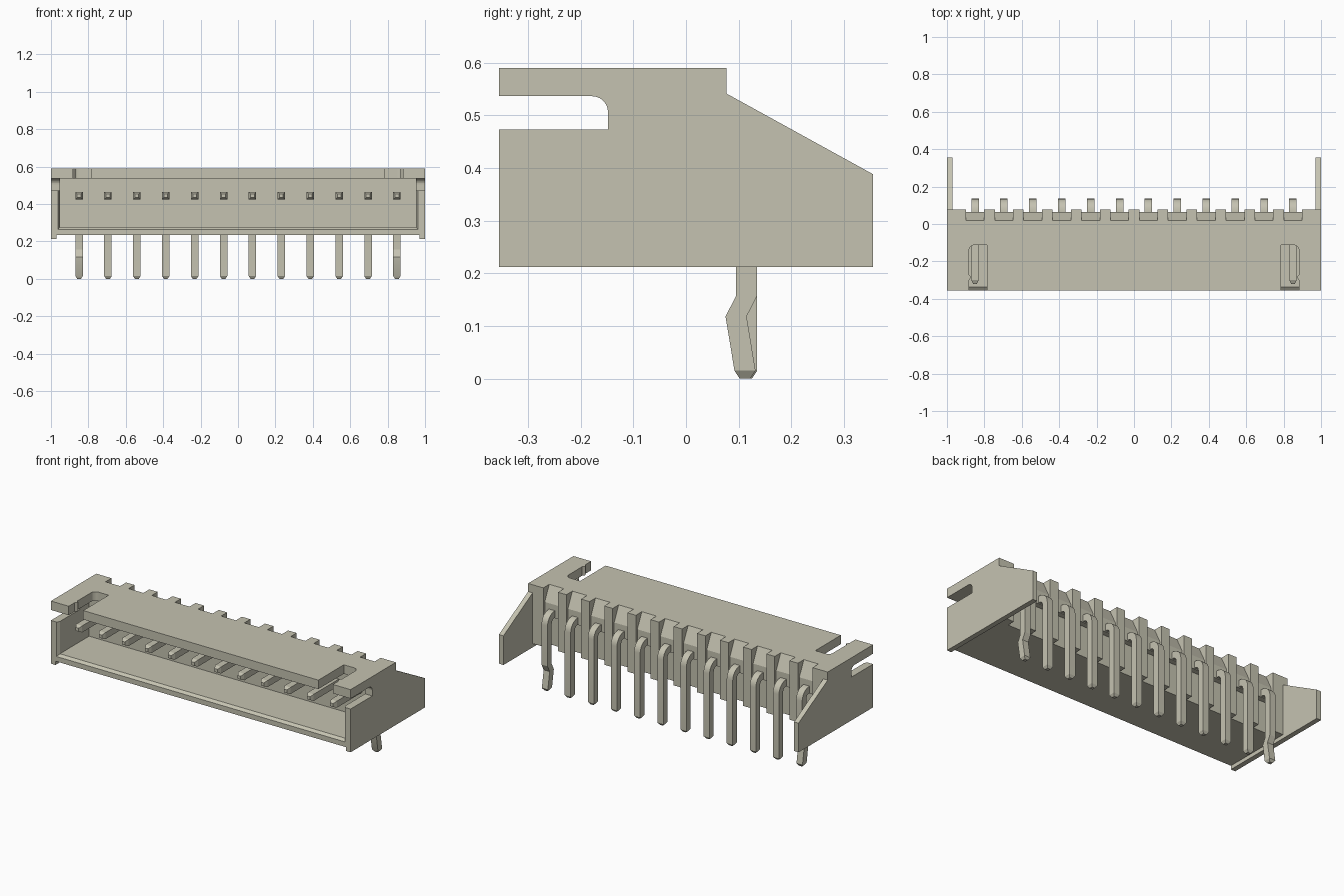
import bpy, bmesh, math

if "Cube" in bpy.data.objects:
    bpy.data.objects.remove(bpy.data.objects["Cube"], do_unlink=True)

ivory = bpy.data.materials.new("warm_ivory_grey")
COLOUR = (0.56, 0.545, 0.44, 1)
ivory.diffuse_color = COLOUR
ivory.use_nodes = True
ivory.node_tree.nodes["Principled BSDF"].inputs["Base Color"].default_value = COLOUR


def loft(name, rings):
    """Solid through a series of matching closed rings of 3D points."""
    bm = bmesh.new()
    loops = [[bm.verts.new(p) for p in ring] for ring in rings]
    n = len(loops[0])
    for a, b in zip(loops, loops[1:]):
        for i in range(n):
            j = (i + 1) % n
            bm.faces.new((a[i], a[j], b[j], b[i]))
    bm.faces.new(loops[0])
    bm.faces.new(loops[-1][::-1])
    bmesh.ops.recalc_face_normals(bm, faces=bm.faces)
    mesh = bpy.data.meshes.new(name)
    bm.to_mesh(mesh)
    bm.free()
    mesh.materials.append(ivory)
    obj = bpy.data.objects.new(name, mesh)
    bpy.context.collection.objects.link(obj)
    return obj


def extrude_x(name, profile, x0, x1):
    return loft(name, [[(x, y, z) for y, z in profile] for x in (x0, x1)])


def extrude_z(name, profile, z0, z1):
    return loft(name, [[(x, y, z) for x, y in profile] for z in (z0, z1)])


def rect_xz(y, hx, z0, z1):
    return [(-hx, y, z0), (hx, y, z0), (hx, y, z1), (-hx, y, z1)]


def cut(target, cutter):
    mod = target.modifiers.new("cut", 'BOOLEAN')
    mod.operation = 'DIFFERENCE'
    mod.solver = 'EXACT'
    mod.object = cutter
    bpy.context.view_layer.objects.active = target
    bpy.ops.object.modifier_apply(modifier=mod.name)
    bpy.data.objects.remove(cutter, do_unlink=True)


def arc(cx, cy, r, a0, a1, n=6):
    angles = [math.radians(a0 + (a1 - a0) * i / n) for i in range(n + 1)]
    return [(cx + r * math.cos(a), cy + r * math.sin(a)) for a in angles]


FRONT, REAR, TOP, BASE = -0.355, 0.077, 0.59, 0.235
PITCH, COUNT = 0.1545, 12
PIN_X = [(i - (COUNT - 1) / 2) * PITCH for i in range(COUNT)]

# Housing block with a chamfered front opening
housing = extrude_x("housing", [(FRONT, BASE), (REAR, BASE), (REAR, TOP), (FRONT, TOP)],
                    -0.97, 0.97)
cut(housing, loft("cavity_cutter", [
    rect_xz(-0.375, 0.962, 0.265, 0.536), rect_xz(FRONT, 0.962, 0.265, 0.536),
    rect_xz(-0.338, 0.952, 0.278, 0.536), rect_xz(-0.06, 0.952, 0.278, 0.536)]))

# Slot through both ends, with one rounded corner
SLOT_END = [(-0.148, 0.473)] + arc(-0.178, 0.506, 0.03, 0, 90)
cut(housing, extrude_x("end_slot_cutter",
                       [(-0.4, 0.473)] + SLOT_END + [(-0.4, 0.536)], -1.1, 1.1))

# Two latch slots in the top wall, with a small bump on the outer edge
latch = ([(0.785, -0.4), (0.882, -0.4), (0.882, -0.30), (0.87, -0.285), (0.882, -0.27)]
         + arc(0.852, -0.142, 0.03, 0, 90) + [(0.785, -0.112)])
for side in (-1, 1):
    cut(housing, extrude_z("latch_cutter", [(side * x, y) for x, y in latch], 0.5, 0.65))

# Rear valleys around the pins leave ribs between them
valley = [(0.02, 0.65), (0.02, TOP), (0.063, 0.50), (0.063, 0.42), (0.03, 0.42),
          (0.03, 0.2), (0.12, 0.2), (0.12, 0.65)]
for x in PIN_X:
    cut(housing, extrude_x("valley_cutter", valley, x - 0.049, x + 0.049))

# End plates that reach behind and below the housing
plate = ([(FRONT, 0.212), (0.355, 0.212), (0.355, 0.388), (REAR, 0.541), (REAR, TOP),
          (FRONT, TOP), (FRONT, 0.536)] + SLOT_END[::-1] + [(FRONT, 0.473)])
for side, label in ((-1, "right"), (1, "left")):
    extrude_x(label + "_end_plate", plate, side * 0.97, side * 1.0)

# Bent square pins: each section is (outer point, inner point, half width)
bend = list(zip(arc(0.07, 0.40, 0.065, 90, 0), arc(0.07, 0.40, 0.025, 90, 0)))
mating_end = [((-0.32, 0.455), (-0.32, 0.435), 0.01), ((-0.30, 0.465), (-0.30, 0.425), 0.02)]
straight_leg = [((0.135, 0.015), (0.095, 0.015), 0.02), ((0.125, 0), (0.105, 0), 0.01)]
kinked_leg = [((0.135, 0.157), (0.095, 0.157), 0.02), ((0.115, 0.118), (0.075, 0.118), 0.02),
              ((0.132, 0.015), (0.092, 0.015), 0.02), ((0.122, 0), (0.102, 0), 0.01)]
for i, x in enumerate(PIN_X):
    leg = kinked_leg if i in (0, COUNT - 1) else straight_leg
    sections = mating_end + [(o, n, 0.02) for o, n in bend] + leg
    pin = loft("pin_%02d" % (i + 1),
               [[(x - w, *o), (x + w, *o), (x + w, *n), (x - w, *n)] for o, n, w in sections])
    bpy.ops.object.select_all(action='DESELECT')
    pin.select_set(True)
    bpy.context.view_layer.objects.active = pin
    bpy.ops.object.shade_smooth_by_angle(angle=math.radians(25))
